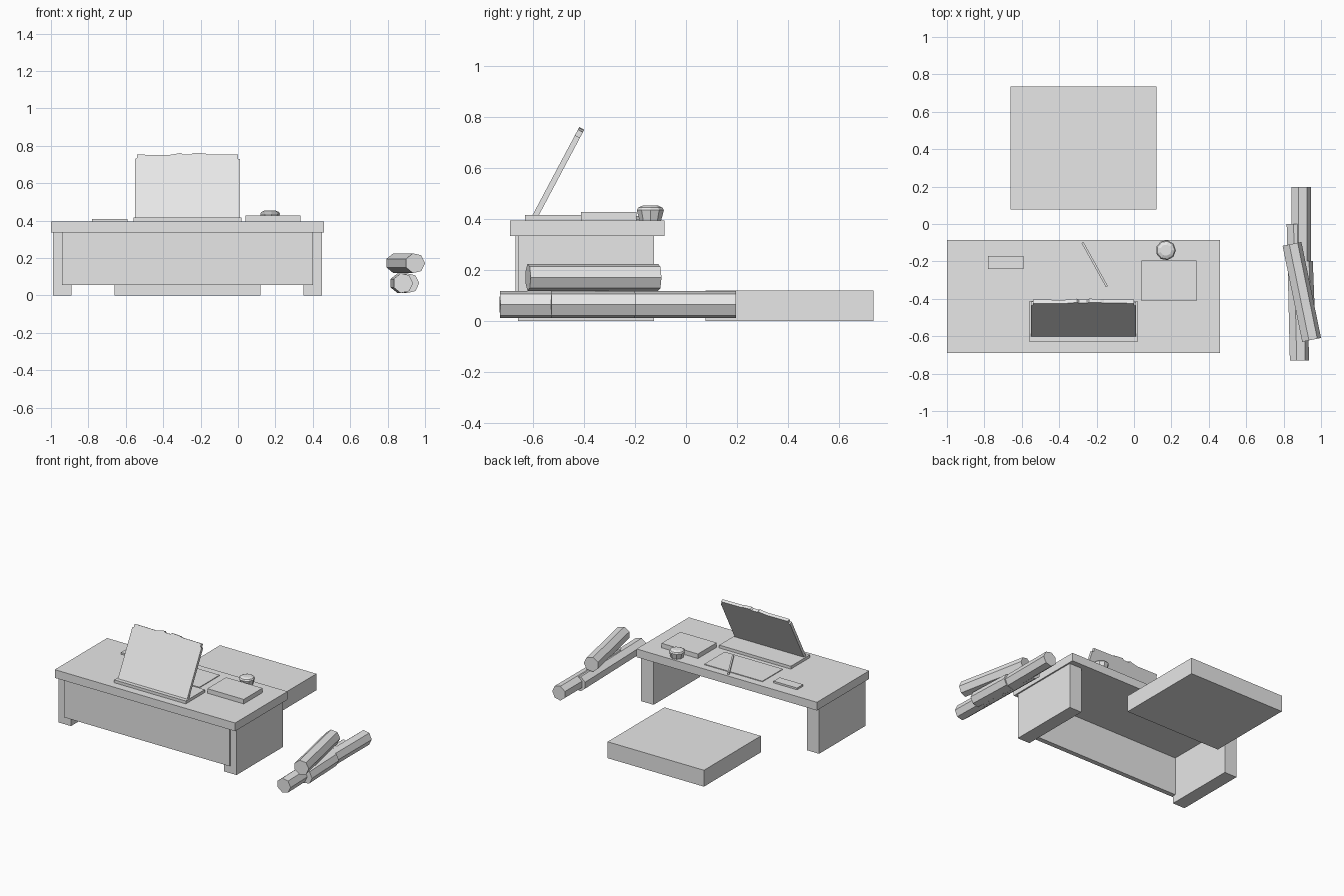
import bpy, bmesh, math
from mathutils import Vector

if "Cube" in bpy.data.objects:
    bpy.data.objects.remove(bpy.data.objects["Cube"])

grey = bpy.data.materials.new("light_grey")
grey.diffuse_color = (0.8, 0.8, 0.8, 1)
grey.use_nodes = True
grey.node_tree.nodes["Principled BSDF"].inputs["Base Color"].default_value = grey.diffuse_color


def finish(name, bm):
    bmesh.ops.recalc_face_normals(bm, faces=bm.faces)
    me = bpy.data.meshes.new(name)
    bm.to_mesh(me)
    bm.free()
    me.materials.append(grey)
    ob = bpy.data.objects.new(name, me)
    bpy.context.collection.objects.link(ob)
    return ob


def box(name, x0, x1, y0, y1, z0, z1):
    bm = bmesh.new()
    bmesh.ops.create_cube(bm, size=1)
    for v in bm.verts:
        v.co = ((x0 + x1) / 2 + v.co.x * (x1 - x0),
                (y0 + y1) / 2 + v.co.y * (y1 - y0),
                (z0 + z1) / 2 + v.co.z * (z1 - z0))
    return finish(name, bm)


def loft(name, rings):
    """Join rings of points with side faces and close both ends."""
    bm = bmesh.new()
    rows = [[bm.verts.new(p) for p in ring] for ring in rings]
    n = len(rows[0])
    for a, b in zip(rows, rows[1:]):
        for i in range(n):
            j = (i + 1) % n
            bm.faces.new((a[i], a[j], b[j], b[i]))
    bm.faces.new(rows[0])
    bm.faces.new(rows[-1])
    return finish(name, bm)


def roll(name, start, end, r=0.054, sides=7):
    """Seven-sided rod lying on its side."""
    a, b = Vector(start), Vector(end)
    side = (b - a).cross(Vector((0, 0, 1))).normalized()
    if side.x < 0:
        side = -side
    up = Vector((0, 0, 1))
    angles = [2 * math.pi * i / sides for i in range(sides)]
    section = [side * r * math.cos(t) + up * r * math.sin(t) for t in angles]
    return loft(name, [[c + s for s in section] for c in (a, b)])


# Desk
box("desk_top", -1.0, 0.46, -0.69, -0.085, 0.335, 0.395)
box("left_leg", -0.99, -0.89, -0.66, -0.125, 0, 0.335)
box("right_leg", 0.35, 0.45, -0.66, -0.125, 0, 0.335)
box("front_panel", -0.94, 0.40, -0.67, -0.635, 0.055, 0.335)

# Floor cushion
box("floor_cushion", -0.66, 0.12, 0.077, 0.735, 0, 0.12)

# Folding screen on its base, leaning towards the back
box("screen_base", -0.56, 0.02, -0.632, -0.412, 0.395, 0.416)
outline = [(-0.55, 0), (0.01, 0), (0.01, 0.356), (0, 0.356), (0, 0.381),
           (-0.16, 0.383), (-0.18, 0.389), (-0.24, 0.392), (-0.25, 0.383),
           (-0.295, 0.383), (-0.305, 0.392), (-0.32, 0.388), (-0.37, 0.379),
           (-0.54, 0.381), (-0.54, 0.36), (-0.55, 0.356)]
along, across = Vector((0, 0.47, 0.885)), Vector((0, 0.885, -0.47))
loft("screen", [[Vector((x, -0.603, 0.415)) + along * v + across * t
                 for x, v in outline] for t in (0, 0.022)])

# Things on the desk
box("book", 0.04, 0.335, -0.412, -0.195, 0.395, 0.428)
box("small_tablet", -0.78, -0.59, -0.24, -0.17, 0.395, 0.408)
box("paper_sheet", -0.52, -0.05, -0.375, -0.14, 0.395, 0.40)
pen = box("pen", -0.135, 0.135, -0.006, 0.006, -0.006, 0.006)
pen.location = (-0.21, -0.217, 0.406)
pen.rotation_euler.z = math.atan2(-0.235, 0.13)

# Faceted ink pot
loft("ink_pot", [[(0.17 + r * math.cos(2 * math.pi * i / 9),
                   -0.14 + r * math.sin(2 * math.pi * i / 9), z) for i in range(9)]
                 for r, z in ((0.043, 0.395), (0.054, 0.436), (0.048, 0.446), (0.03, 0.454))])

# Pile of rolls beside the desk
roll("upper_roll", (0.842, -0.107, 0.172), (0.947, -0.62, 0.172))
roll("lower_roll_front", (0.865, 0.0, 0.065), (0.882, -0.73, 0.065))
roll("lower_roll_back", (0.891, 0.197, 0.065), (0.891, -0.5, 0.065))
roll("lower_roll_side", (0.902, -0.2, 0.065), (0.915, -0.53, 0.065))
